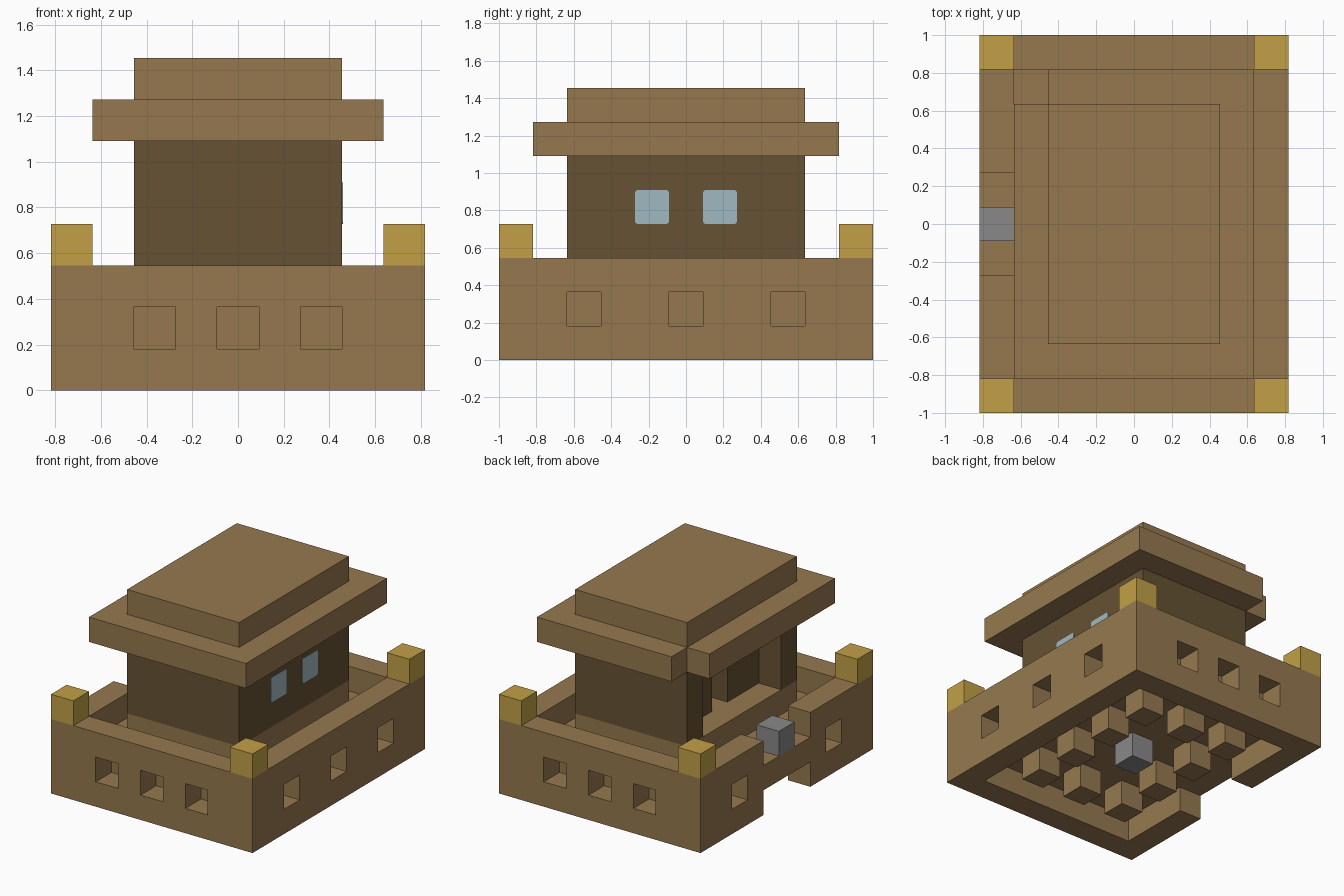
import bpy
import bmesh
from mathutils import Vector

U = 2 / 11  # one building block

old = bpy.data.objects.get("Cube")
if old:
    bpy.data.objects.remove(old, do_unlink=True)


def material(name, rgb):
    lin = [((c / 255 + 0.055) / 1.055) ** 2.4 for c in rgb] + [1]
    m = bpy.data.materials.new(name)
    m.use_nodes = True
    m.diffuse_color = lin
    m.node_tree.nodes["Principled BSDF"].inputs["Base Color"].default_value = lin
    return m


WOOD = material("light wood", (150, 121, 79))
DARK = material("dark wood", (102, 82, 52))
GOLD = material("gold", (194, 160, 70))
STONE = material("grey stone", (138, 136, 137))
GLASS = material("pale blue glass", (160, 186, 193))


def box(name, x, y, z, mat):
    """Box from (low, high) ranges, in blocks."""
    lo, hi = (Vector(p) * U for p in zip(x, y, z))
    bm = bmesh.new()
    bmesh.ops.create_cube(bm, size=1)
    for v in bm.verts:
        v.co = (lo + hi) / 2 + v.co * (hi - lo)
    mesh = bpy.data.meshes.new(name)
    bm.to_mesh(mesh)
    bm.free()
    mesh.materials.append(mat)
    ob = bpy.data.objects.new(name, mesh)
    bpy.context.scene.collection.objects.link(ob)
    return ob


def carve(ob, *ranges):
    """Cut boxes out of an object, one after the other."""
    for r in ranges:
        cutter = box("cutter", *r, ob.data.materials[0])
        cutter.hide_render = True
        mod = ob.modifiers.new("cut", "BOOLEAN")
        mod.operation, mod.solver, mod.object = "DIFFERENCE", "EXACT", cutter
        bpy.context.view_layer.update()
        dg = bpy.context.evaluated_depsgraph_get()
        mesh = bpy.data.meshes.new_from_object(ob.evaluated_get(dg))
        ob.modifiers.clear()
        ob.data = mesh
        bpy.data.objects.remove(cutter, do_unlink=True)


def around(c, half=0.5):
    return (c - half, c + half)


# Outer wall ring with square ports and a gateway on the right side
wall = box("outer_wall", (-4.5, 4.5), (-5.5, 5.5), (0, 3), WOOD)
carve(wall, ((-3.5, 3.5), (-4.5, 4.5), (-1, 4)))
for x in (-2, 0, 2):
    carve(wall, (around(x), (-6, 6), (1, 2)))
for y in (-3, 3):
    carve(wall, ((-5, 5), around(y), (1, 2)))
carve(wall, ((3, 5), around(0), (1, 2)),
      ((-5, -3), (-1.5, 1.5), (-1, 1)),
      ((-5, -3), (-1.5, 1.5), (2, 4)))

# Deck and the plinth below the cabin
box("deck", (-3.5, 3.5), (-4.5, 4.5), (1, 2), WOOD)
box("cabin_plinth", (-2.5, 2.5), (-3.5, 3.5), (2, 3), WOOD)

# Corner caps
for sx, side in ((-1, "right"), (1, "left")):
    for sy, end in ((-1, "front"), (1, "back")):
        box(f"{end}_{side}_corner_cap", around(4 * sx), around(5 * sy), (3, 4), GOLD)

# Support posts under the deck, and the two stone blocks
for x in (-2, 0, 2):
    for y in (-3, -1, 1, 3):
        if x or abs(y) == 3:
            box("support_post", around(x), around(y), (0, 1), WOOD)
box("keel_stone", around(0), around(0), (0, 1), STONE)
box("gateway_stone", around(-4), around(0), (2, 3), STONE)

# Cabin: hollow room, porch recess and doorway on the right side
cabin = box("cabin", (-2.5, 2.5), (-3.5, 3.5), (3, 6), DARK)
carve(cabin, ((-0.5, 1.5), (-2.5, 2.5), (2, 7)),
      ((-3, -1.5), (-2.5, 2.5), (2, 7)),
      ((-2, 0), around(0), (2, 5)))

# Window panes with rounded corners
for y in (-1, 1):
    pane = box("window_pane", (2.49, 2.52), around(y), (4, 5), GLASS)
    bm = bmesh.new()
    bm.from_mesh(pane.data)
    edges = [e for e in bm.edges
             if abs((e.verts[0].co - e.verts[1].co).x) > 0.001]
    bmesh.ops.bevel(bm, geom=edges, offset=0.016, segments=3, profile=0.5,
                    affect="EDGES")
    bm.to_mesh(pane.data)
    bm.free()

# Stepped roof, with one corner block missing from the eaves
eaves = box("roof_eaves", (-3.5, 3.5), (-4.5, 4.5), (6, 7), WOOD)
carve(eaves, ((-4, -2.5), (3.5, 5), (5, 8)))
box("roof_top", (-2.5, 2.5), (-3.5, 3.5), (7, 8), WOOD)
